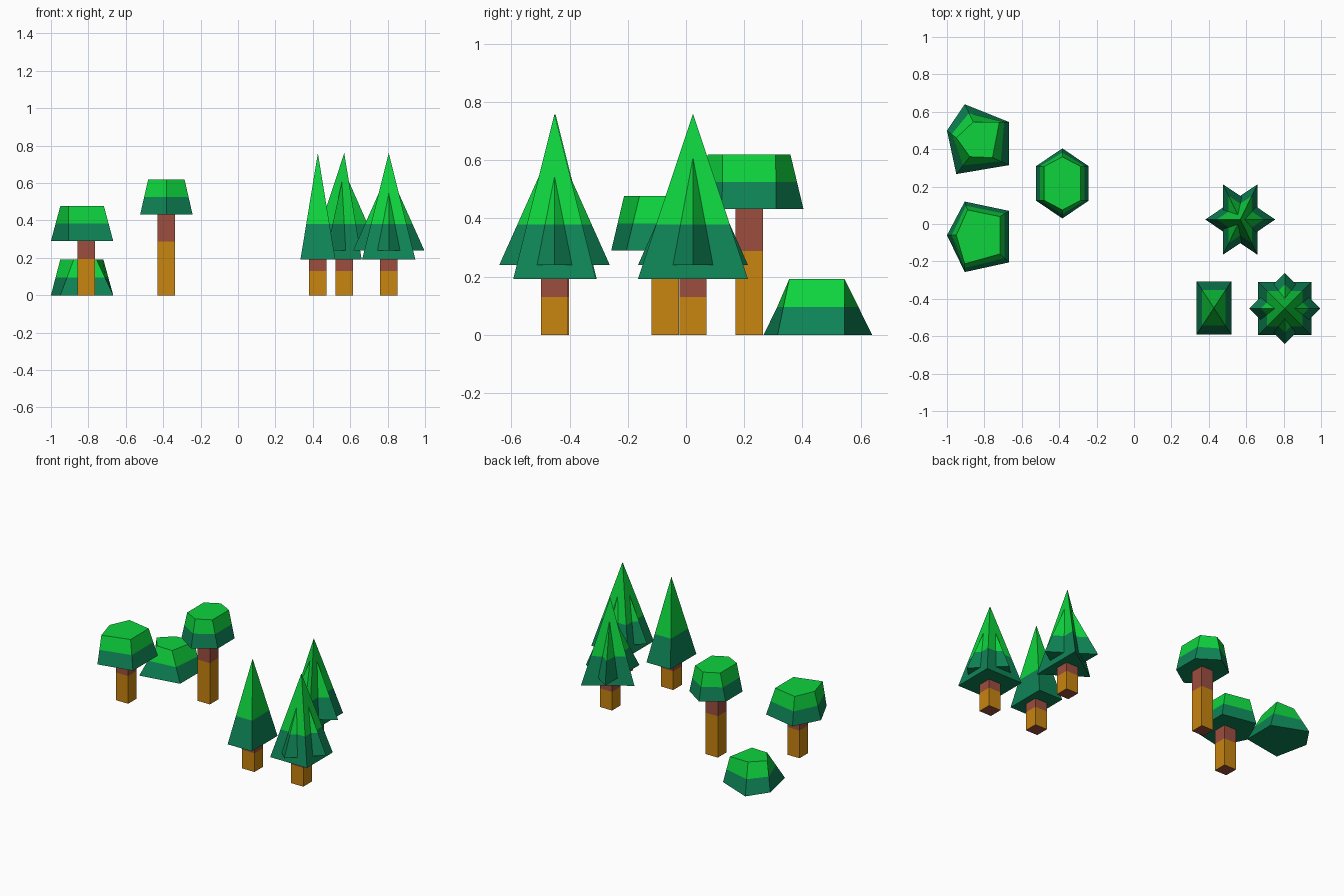
import bpy
import bmesh
from math import cos, sin, pi
from mathutils import Vector

cube = bpy.data.objects.get("Cube")
if cube:
    bpy.data.objects.remove(cube)


def make_material(name, rgb):
    """Flat colour given as 0-255 display values, stored as linear."""
    colour = [((c / 255 + 0.055) / 1.055) ** 2.4 for c in rgb] + [1]
    mat = bpy.data.materials.new(name)
    mat.diffuse_color = colour
    mat.use_nodes = True
    shader = mat.node_tree.nodes["Principled BSDF"]
    shader.inputs["Base Color"].default_value = colour
    shader.inputs["Roughness"].default_value = 0.9
    return mat


light_leaf = make_material("light_leaf_green", (14, 212, 62))
dark_leaf = make_material("dark_leaf_green", (14, 132, 86))
ochre_bark = make_material("ochre_bark", (200, 133, 16))
brick_bark = make_material("brick_bark", (156, 78, 62))


def banded_solid(name, base, top, z0, z1, split, lower, upper, under):
    """Join two outlines (or an outline and an apex), coloured in two bands.
    Materials: lower band, upper band with the top, underside."""
    bm = bmesh.new()
    low = [Vector((x, y, z0)) for x, y in base]
    high = [Vector((x, y, z1)) for x, y in top]
    if len(high) == 1:
        high *= len(low)
    mid = [a.lerp(b, split) for a, b in zip(low, high)]
    rings = [[bm.verts.new(p) for p in ring] for ring in (low, mid, high)]
    count = len(base)
    for band in range(2):
        a, b = rings[band], rings[band + 1]
        for i in range(count):
            j = (i + 1) % count
            bm.faces.new((a[i], a[j], b[j], b[i])).material_index = band
    bm.faces.new(rings[0]).material_index = 2
    bm.faces.new(rings[2]).material_index = 1
    bmesh.ops.remove_doubles(bm, verts=bm.verts, dist=0.0001)
    bmesh.ops.recalc_face_normals(bm, faces=bm.faces)
    mesh = bpy.data.meshes.new(name)
    bm.to_mesh(mesh)
    bm.free()
    for mat in (lower, upper, under):
        mesh.materials.append(mat)
    obj = bpy.data.objects.new(name, mesh)
    bpy.context.collection.objects.link(obj)
    return obj


def rectangle(x, y, hx, hy):
    return [(x + i * hx, y + j * hy) for i, j in ((-1, -1), (1, -1), (1, 1), (-1, 1))]


def ngon(x, y, radius, sides, turn=0):
    angles = [turn + 2 * pi * i / sides for i in range(sides)]
    return [(x + radius * cos(a), y + radius * sin(a)) for a in angles]


def trunk(name, x, y, height):
    square = rectangle(x, y, 0.047, 0.047)
    banded_solid(name, square, square, 0, height, 2 / 3,
                 ochre_bark, brick_bark, brick_bark)


def foliage(name, base, top, z0, z1, split=0.5):
    banded_solid(name, base, top, z0, z1, split, dark_leaf, light_leaf, dark_leaf)


def spire(name, outline, centre, z0, z1):
    foliage(name, outline, [centre], z0, z1, (0.38 - z0) / (z1 - z0))


# Pine trees: trunks and main cones
pines = {"narrow_pine": (0.427, -0.449),
         "three_sided_pine": (0.568, 0.024),
         "square_pine": (0.806, -0.452)}
for name, (x, y) in pines.items():
    trunk(name + "_trunk", x, y, 0.195)

nx, ny = pines["narrow_pine"]
spire("narrow_pine_cone", rectangle(nx, ny, 0.093, 0.142), (nx, ny), 0.192, 0.76)

# Second, turned cones make the star outlines
tx, ty = pines["three_sided_pine"]


def triangle(direction):
    return [(tx + direction * px, ty + py)
            for px, py in ((0.187, 0), (-0.093, 0.189), (-0.093, -0.189))]


spire("three_sided_pine_cone", triangle(-1), (tx, ty), 0.192, 0.76)
spire("three_sided_pine_skirt", triangle(1), (tx, ty), 0.24, 0.665)

sx, sy = pines["square_pine"]
spire("square_pine_cone", rectangle(sx, sy, 0.142, 0.142), (sx, sy), 0.192, 0.76)
spire("square_pine_skirt", ngon(sx, sy, 0.19, 4), (sx, sy), 0.24, 0.665)

# Tall round tree with a six-sided crown
rx, ry = -0.383, 0.217


def hexagon(hx, hy, tip):
    return [(rx + px, ry + py) for px, py in
            ((0, -tip), (hx, -hy), (hx, hy), (0, tip), (-hx, hy), (-hx, -hy))]


trunk("tall_tree_trunk", rx, ry, 0.432)
foliage("tall_tree_crown", hexagon(0.14, 0.093, 0.187),
        hexagon(0.097, 0.091, 0.142), 0.432, 0.62)

# Short tree with a five-sided crown
trunk("short_tree_trunk", -0.812, -0.071, 0.29)
foliage("short_tree_crown",
        [(-1, -0.06), (-0.905, -0.257), (-0.667, -0.205), (-0.667, 0.07), (-0.905, 0.12)],
        [(-0.95, -0.06), (-0.905, -0.213), (-0.717, -0.16), (-0.717, 0.04), (-0.89, 0.075)],
        0.29, 0.477)

# Low bush
foliage("bush",
        [(-1, 0.5), (-0.95, 0.267), (-0.667, 0.315), (-0.667, 0.545), (-0.905, 0.64)],
        [(-0.95, 0.46), (-0.878, 0.36), (-0.757, 0.355), (-0.72, 0.545), (-0.86, 0.545)],
        0, 0.192)
